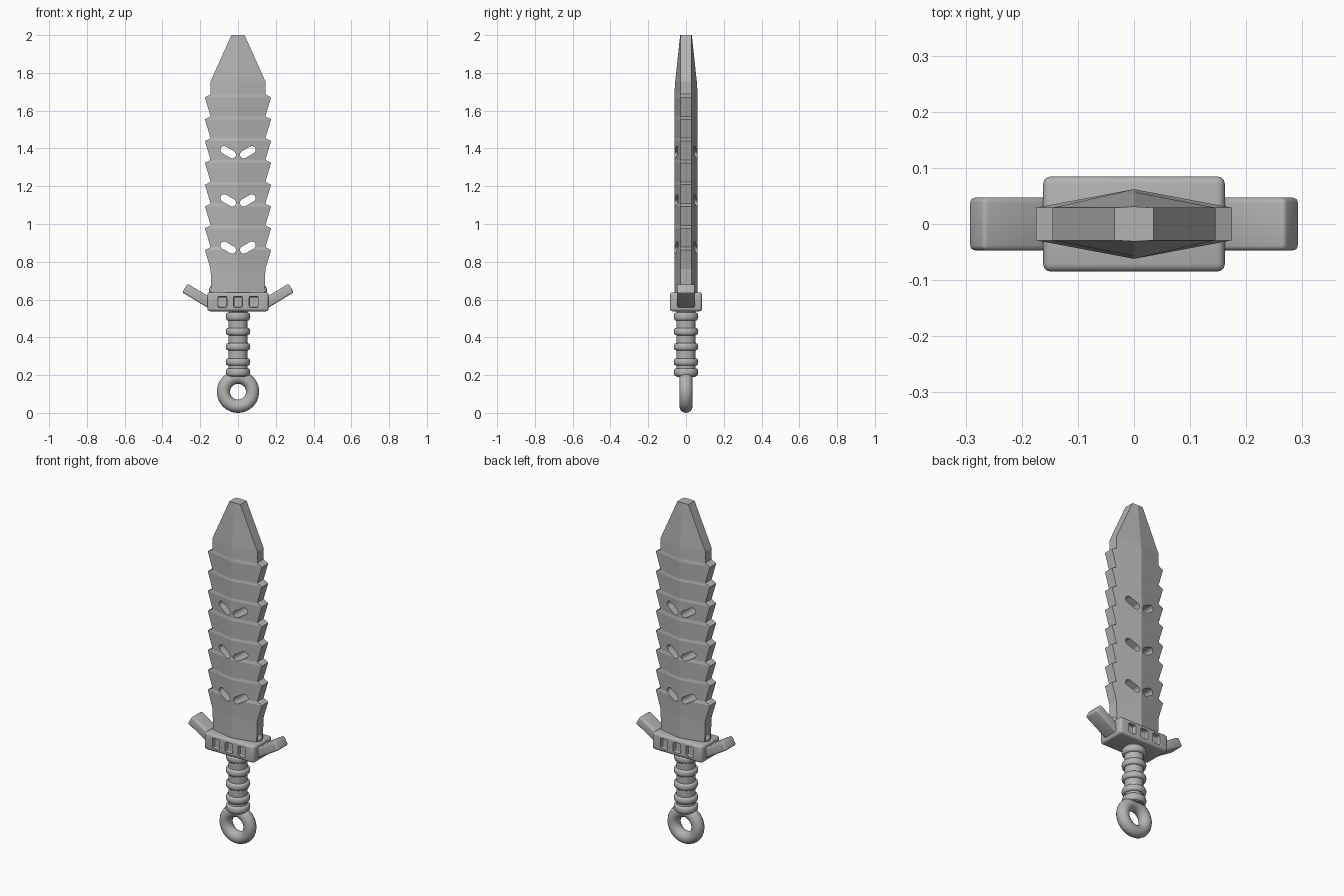
import bpy, bmesh, math
from mathutils import Matrix, Vector

if "Cube" in bpy.data.objects:
    bpy.data.objects.remove(bpy.data.objects["Cube"])

steel = bpy.data.materials.new("grey_steel")
steel.use_nodes = True
GREY = (0.45, 0.45, 0.45, 1)
steel.diffuse_color = GREY
steel.node_tree.nodes["Principled BSDF"].inputs["Base Color"].default_value = GREY


def make(name, bm, smooth=None):
    bmesh.ops.recalc_face_normals(bm, faces=bm.faces)
    mesh = bpy.data.meshes.new(name)
    bm.to_mesh(mesh)
    bm.free()
    obj = bpy.data.objects.new(name, mesh)
    bpy.context.collection.objects.link(obj)
    mesh.materials.append(steel)
    if smooth:
        bpy.ops.object.select_all(action='DESELECT')
        obj.select_set(True)
        bpy.context.view_layer.objects.active = obj
        bpy.ops.object.shade_smooth_by_angle(angle=math.radians(smooth))
    return obj


def box(bm, size, matrix, bevel=0.0, segments=3):
    part = bmesh.new()
    bmesh.ops.create_cube(part, size=1, matrix=Matrix.Diagonal((*size, 1)))
    if bevel:
        bmesh.ops.bevel(part, geom=part.edges[:], offset=bevel,
                        segments=segments, profile=0.5, affect='EDGES')
    part.transform(matrix)
    temp = bpy.data.meshes.new("temp")
    part.to_mesh(temp)
    part.free()
    bm.from_mesh(temp)
    bpy.data.meshes.remove(temp)


def loft(bm, rings):
    # Skin closed rings of points and cap both ends
    loops = [[bm.verts.new(p) for p in ring] for ring in rings]
    n = len(loops[0])
    for a, b in zip(loops, loops[1:]):
        for i in range(n):
            j = (i + 1) % n
            bm.faces.new((a[i], a[j], b[j], b[i]))
    bm.faces.new(loops[0])
    bm.faces.new(loops[-1])


def cut(target, cutter):
    cutter.hide_render = True
    cutter.hide_viewport = True
    mod = target.modifiers.new("cut", 'BOOLEAN')
    mod.operation = 'DIFFERENCE'
    mod.solver = 'EXACT'
    mod.object = cutter
    cutter.display_type = 'WIRE'


# Blade: serrated hexagonal loft, as (height, half width, ridge half depth)
RIDGE, EDGE, PITCH = 0.062, 0.029, 0.1155
stations = [(0.62, 0.14, RIDGE)]
for i in reversed(range(8)):
    top = 1.67 - i * PITCH
    stations += [(top - 0.1, 0.145, RIDGE), (top, 0.175, RIDGE)]
stations += [(1.687, 0.145, RIDGE), (1.755, 0.145, 0.057), (2.0, 0.035, 0.031)]
bm = bmesh.new()
loft(bm, [[(w, -EDGE, z), (w, EDGE, z), (0, r, z),
           (-w, EDGE, z), (-w, -EDGE, z), (0, -r, z)] for z, w, r in stations])
blade = make("blade", bm)

# Slanted slots through the blade
bm = bmesh.new()
for z in (0.875, 1.125, 1.38):
    for side in (-1, 1):
        outline = []
        for end in (0, 1):
            for k in range(9):
                a = math.pi * (end + k / 8) + math.pi / 2
                outline.append((0.025 * (-1 if end == 0 else 1) + 0.02 * math.cos(a),
                                0.02 * math.sin(a)))
        turn = Matrix.Rotation(-side * math.radians(30), 3, 'Y')
        centre = Vector((side * 0.052, 0, z))
        loft(bm, [[centre + turn @ Vector((x, y, h)) for x, h in outline]
                  for y in (-0.1, 0.1)])
cut(blade, make("slot_cutter", bm))

# Guard block with three recesses on each face
bm = bmesh.new()
box(bm, (0.324, 0.17, 0.1), Matrix.Translation((0, 0, 0.588)), 0.014)
guard = make("guard_block", bm, 40)
bm = bmesh.new()
for x in (-0.083, 0, 0.083):
    for y in (-0.085, 0.085):
        box(bm, (0.048, 0.05, 0.058), Matrix.Translation((x, y, 0.588)), 0.008, 2)
cut(guard, make("recess_cutter", bm))

# Upswept guard arms and the studs beside the blade
for side, label in ((1, "left"), (-1, "right")):
    bm = bmesh.new()
    place = (Matrix.Translation((side * 0.2, 0, 0.612))
             @ Matrix.Rotation(-side * math.radians(31), 4, 'Y'))
    box(bm, (0.19, 0.094, 0.054), place, 0.009)
    make(label + "_guard_arm", bm, 40)
    bm = bmesh.new()
    bmesh.ops.create_uvsphere(bm, u_segments=20, v_segments=12, radius=0.027,
                              matrix=Matrix.Translation((side * 0.127, 0, 0.65)))
    make(label + "_stud", bm, 40)

# Grip: turned profile with four rounded rings and a collar
profile = [(0.05, 0.19)]
for z, half in ((0.215, 0.021), (0.27, 0.019), (0.35, 0.019), (0.43, 0.019), (0.51, 0.021)):
    for k in range(9):
        a = math.pi * k / 8
        profile.append((0.051 + 0.014 * math.sin(a) ** 0.7, z - half * math.cos(a)))
profile.append((0.05, 0.56))
bm = bmesh.new()
loft(bm, [[(r * math.cos(math.tau * i / 32), r * math.sin(math.tau * i / 32), z)
           for i in range(32)] for r, z in profile])
make("grip", bm, 40)

# Pommel ring
bpy.ops.mesh.primitive_torus_add(major_radius=0.077, minor_radius=0.035,
                                 major_segments=40, minor_segments=16,
                                 location=(0, 0, 0.112), rotation=(math.pi / 2, 0, 0))
ring = bpy.context.object
ring.name = "pommel_ring"
ring.data.materials.append(steel)
bpy.ops.object.shade_smooth()
